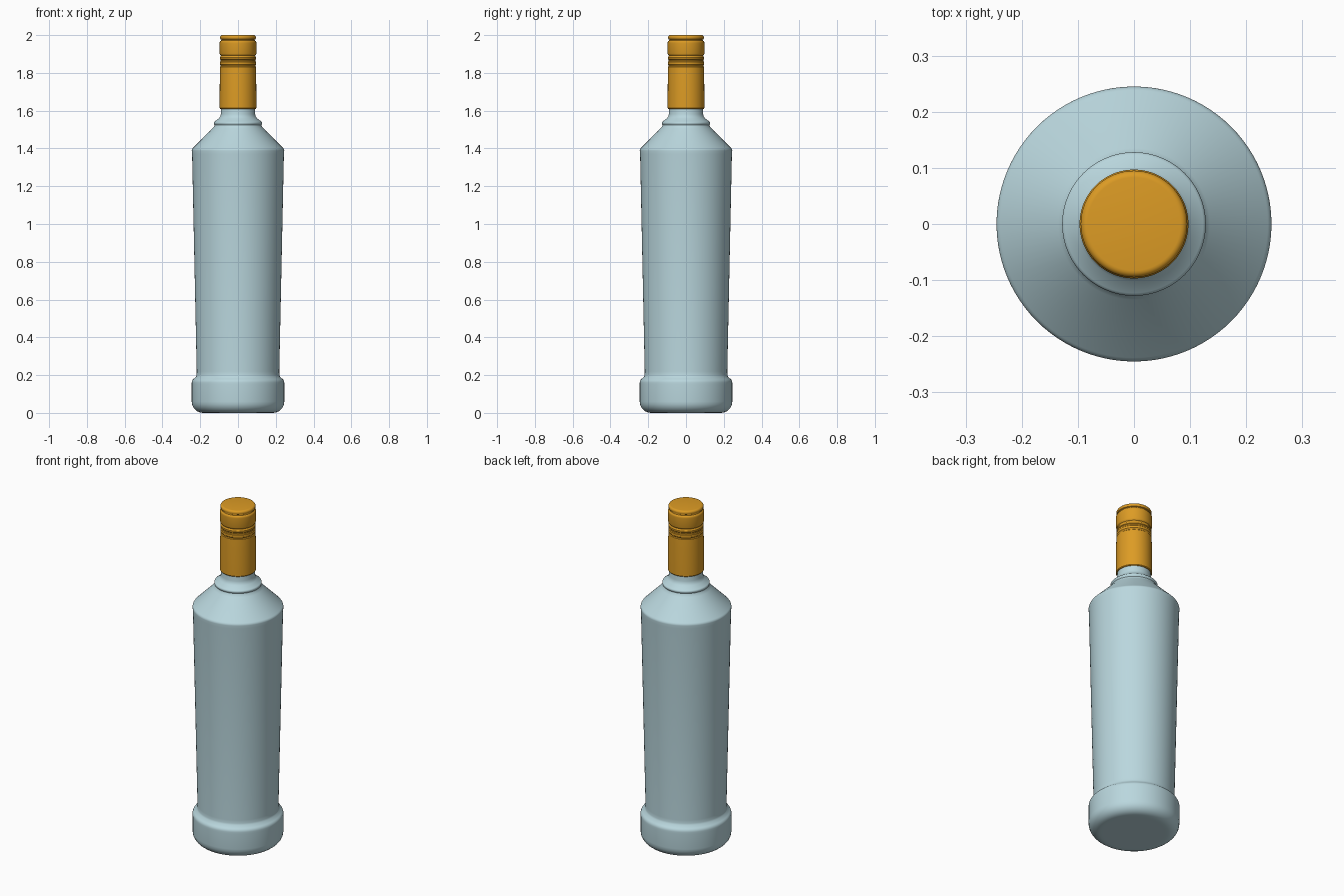
import bpy, bmesh, math

if "Cube" in bpy.data.objects:
    bpy.data.objects.remove(bpy.data.objects["Cube"])


def material(name, rgb):
    m = bpy.data.materials.new(name)
    m.diffuse_color = (*rgb, 1.0)
    m.use_nodes = True
    m.node_tree.nodes["Principled BSDF"].inputs["Base Color"].default_value = m.diffuse_color
    return m


def lathe(name, profile, mat, sides=96):
    """Revolve (radius, z) points around z; zero radius closes an end."""
    bm = bmesh.new()
    rings = []
    for r, z in profile:
        if r == 0:
            rings.append([bm.verts.new((0, 0, z))] * sides)
        else:
            rings.append([bm.verts.new((r * math.cos(2 * math.pi * i / sides),
                                        r * math.sin(2 * math.pi * i / sides), z))
                          for i in range(sides)])
    for a, b in zip(rings, rings[1:]):
        for i in range(sides):
            j = (i + 1) % sides
            quad = [a[i], a[j], b[j], b[i]]
            bm.faces.new(list(dict.fromkeys(quad)))
    bmesh.ops.recalc_face_normals(bm, faces=bm.faces[:])
    mesh = bpy.data.meshes.new(name)
    bm.to_mesh(mesh)
    bm.free()
    ob = bpy.data.objects.new(name, mesh)
    bpy.context.collection.objects.link(ob)
    mesh.materials.append(mat)
    bpy.context.view_layer.objects.active = ob
    ob.select_set(True)
    bpy.ops.object.shade_smooth_by_angle(angle=math.radians(35))
    ob.select_set(False)
    return ob


def arc(cr, cz, rad, start, end, steps=6):
    """Points of a rounded corner, angles in degrees."""
    return [(cr + rad * math.cos(math.radians(start + (end - start) * k / steps)),
             cz + rad * math.sin(math.radians(start + (end - start) * k / steps)))
            for k in range(steps + 1)]


glass = material("pale_blue_glass", (0.49, 0.68, 0.73))
gold = material("golden_orange", (0.72, 0.33, 0.018))

# Bottle: rounded foot, tapered body, sloped shoulder, collar and neck
bottle = [(0, 0.0), (0.17, 0.0)]
bottle += arc(0.185, 0.06, 0.06, -90, 0)
bottle += [(0.245, 0.15)]
bottle += arc(0.220, 0.160, 0.025, 0, 50, 4)
bottle += [(0.222, 0.192), (0.219, 0.202), (0.2185, 0.22), (0.243, 1.37)]
bottle += arc(0.226, 1.388, 0.019, 0, 50, 4)
bottle += [(0.135, 1.506), (0.127, 1.516), (0.124, 1.524)]
bottle += arc(0.118, 1.534, 0.010, -40, 60, 5)
bottle += [(0.101, 1.560), (0.094, 1.570), (0.091, 1.582), (0.090, 1.62), (0, 1.62)]
lathe("bottle", bottle, glass)

# Cap: long sleeve, two raised bands, upper cap and rounded lid
cap = [(0, 1.61), (0.094, 1.61), (0.097, 1.614), (0.0965, 1.78), (0.095, 1.832), (0.091, 1.836)]
for low, high in ((1.840, 1.862), (1.869, 1.886)):
    cap += [(0.092, low), (0.0955, low + 0.004), (0.0955, high - 0.004), (0.092, high)]
cap += [(0.091, 1.892), (0.095, 1.896), (0.097, 1.902), (0.097, 1.955)]
cap += arc(0.085, 1.960, 0.012, 0, 70, 4)
cap += [(0.088, 1.976), (0.093, 1.979)]
cap += arc(0.083, 1.988, 0.012, 0, 90, 5)
cap += [(0, 2.0)]
lathe("cap", cap, gold)
